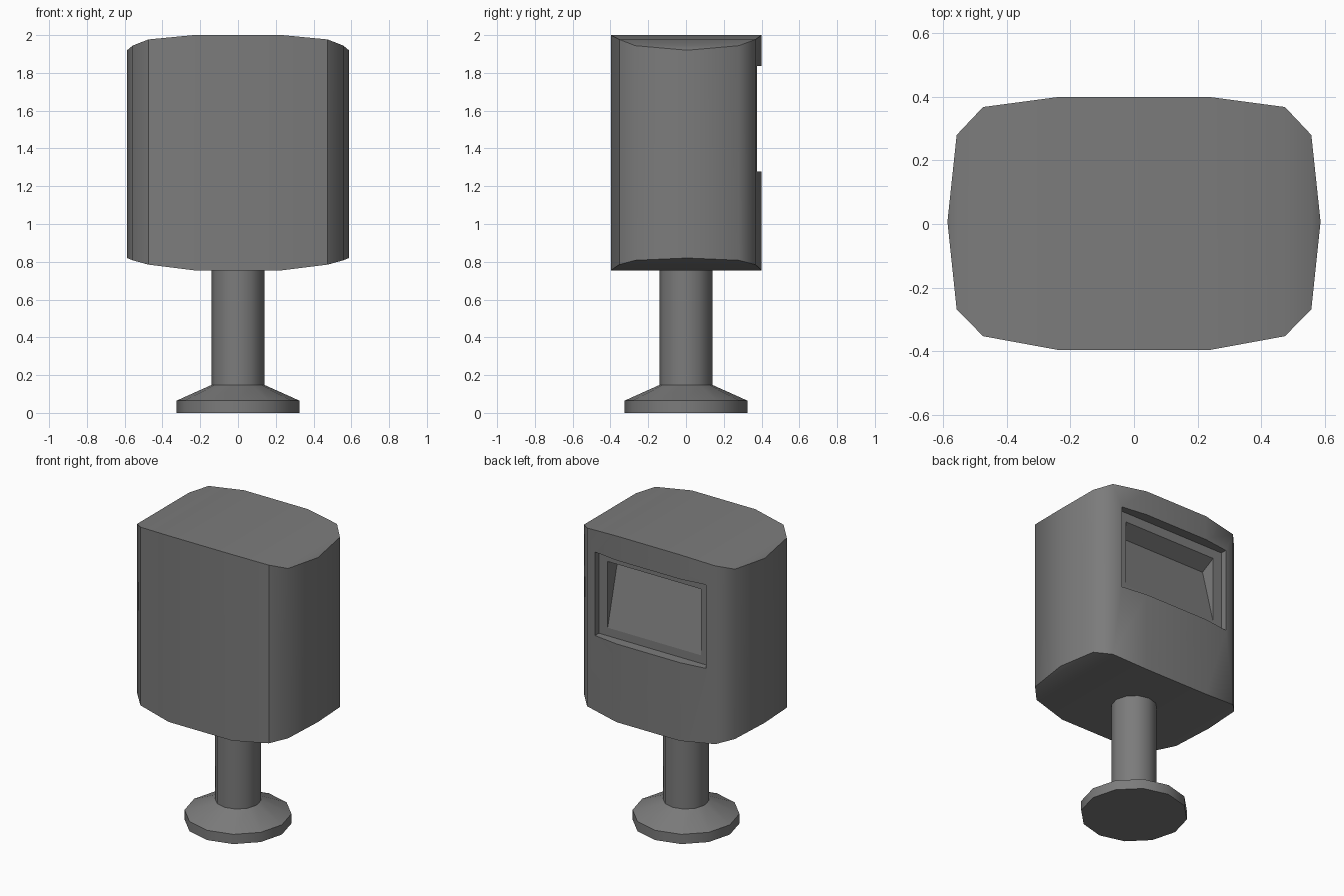
import bpy, bmesh, math

cube = bpy.data.objects.get("Cube")
if cube:
    bpy.data.objects.remove(cube, do_unlink=True)

grey = bpy.data.materials.new("mid_grey")
grey.use_nodes = True
COLOUR = (0.2, 0.2, 0.2, 1)
grey.diffuse_color = COLOUR
grey.node_tree.nodes["Principled BSDF"].inputs["Base Color"].default_value = COLOUR


def make_object(name, bm):
    bmesh.ops.remove_doubles(bm, verts=bm.verts, dist=0.0005)
    bmesh.ops.recalc_face_normals(bm, faces=bm.faces)
    mesh = bpy.data.meshes.new(name)
    bm.to_mesh(mesh)
    bm.free()
    mesh.materials.append(grey)
    obj = bpy.data.objects.new(name, mesh)
    bpy.context.collection.objects.link(obj)
    return obj


def select(obj):
    bpy.ops.object.select_all(action='DESELECT')
    obj.select_set(True)
    bpy.context.view_layer.objects.active = obj


def smooth(obj, degrees):
    select(obj)
    bpy.ops.object.shade_smooth_by_angle(angle=math.radians(degrees))


def loft(bm, rings, close_ends=True):
    """Join equal rings of points with quads."""
    loops = [[bm.verts.new(p) for p in ring] for ring in rings]
    n = len(loops[0])
    for a, b in zip(loops, loops[1:]):
        for i in range(n):
            bm.faces.new((a[i], a[(i + 1) % n], b[(i + 1) % n], b[i]))
    if close_ends:
        bm.faces.new(loops[0])
        bm.faces.new(loops[-1])
    return loops


def frame(x, y, z0, z1):
    return [(-x, y, z0), (x, y, z0), (x, y, z1), (-x, y, z1)]


# Stand: turned foot and post
bm = bmesh.new()
SIDES = 12
profile = [(0.325, 0), (0.325, 0.065), (0.14, 0.148), (0.14, 0.78)]
loft(bm, [[(r * math.cos(math.tau * i / SIDES), r * math.sin(math.tau * i / SIDES), z)
           for i in range(SIDES)] for r, z in profile])
smooth(make_object("stand", bm), 45)

# Housing: columns of (x, front y, back y, bottom z, top z), mirrored across x
half = [(0.235, -0.397, 0.4, 0.755, 2.0), (0.475, -0.353, 0.368, 0.785, 1.977),
        (0.558, -0.268, 0.28, 0.808, 1.944), (0.587, 0.007, 0.007, 0.82, 1.92)]
columns = [(-c[0], *c[1:]) for c in reversed(half)] + half
bm = bmesh.new()
for a, b in zip(columns, columns[1:]):
    rings = []
    for x, front, back, low, high in (a, b):
        rings.append([(x, front, low), (x, back, low), (x, back, high), (x, front, high)])
    loft(bm, rings, close_ends=False)
bmesh.ops.remove_doubles(bm, verts=bm.verts, dist=0.0005)
bmesh.ops.dissolve_degenerate(bm, edges=bm.edges, dist=0.0005)
housing = make_object("housing", bm)

# Back recess, then the sloping screen pocket inside it
bm = bmesh.new()
loft(bm, [frame(0.41, 0.335, 1.278, 1.837), frame(0.41, 0.6, 1.278, 1.837)])
recess = make_object("recess_cutter", bm)
bm = bmesh.new()
rim, low, high, deep = 0.345, 1.332, 1.775, 1.722
section = [(0.335, low), (0.235, deep), (0.335, high), (0.36, high), (0.36, low)]
loft(bm, [[(x, y, z) for y, z in section] for x in (-rim, rim)])
pocket = make_object("pocket_cutter", bm)
for cutter in (recess, pocket):
    cutter.hide_render = True
    mod = housing.modifiers.new("cut", 'BOOLEAN')
    mod.operation = 'DIFFERENCE'
    mod.solver = 'EXACT'
    mod.object = cutter
    select(housing)
    bpy.ops.object.modifier_apply(modifier=mod.name)
    bpy.data.objects.remove(cutter, do_unlink=True)

# Smooth walls, crisp front corners and recess edges
smooth(housing, 50)
bm = bmesh.new()
bm.from_mesh(housing.data)
for e in bm.edges:
    mid = (e.verts[0].co + e.verts[1].co) / 2
    in_recess = mid.y > 0.2 and abs(mid.x) < 0.42 and 1.2 < mid.z < 1.9
    front_corner = abs(abs(mid.x) - 0.475) < 0.01 and abs(mid.y + 0.353) < 0.01
    if in_recess or front_corner:
        e.smooth = False
bm.to_mesh(housing.data)
bm.free()
